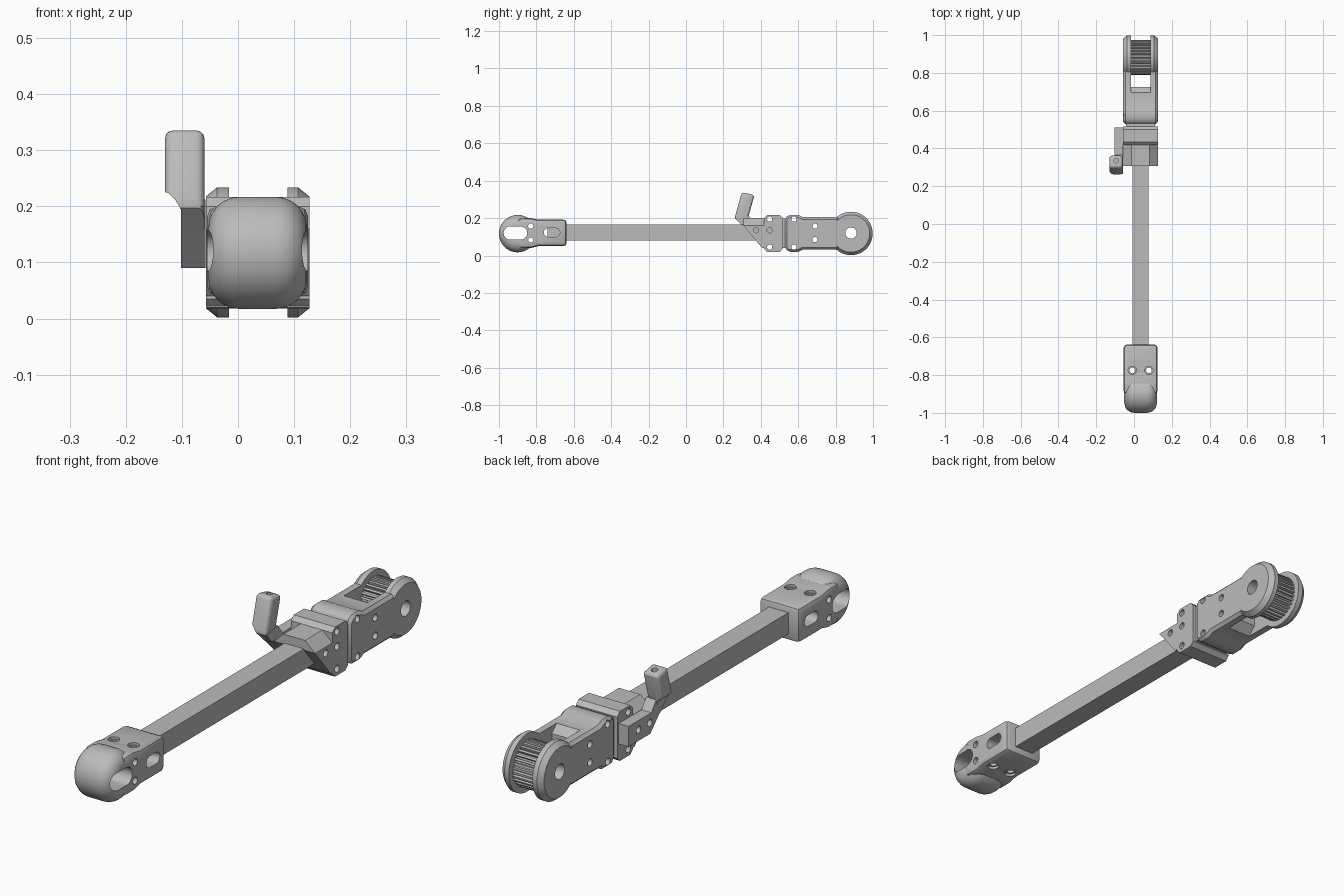
import bpy, bmesh, math
from mathutils import Vector

cube = bpy.data.objects.get("Cube")
if cube:
    bpy.data.objects.remove(cube, do_unlink=True)

grey = bpy.data.materials.new("plain grey")
grey.use_nodes = True
colour = (0.5, 0.5, 0.5, 1)
grey.diffuse_color = colour
grey.node_tree.nodes["Principled BSDF"].inputs["Base Color"].default_value = colour

CX, CZ = 0.035, 0.12          # axis of the tube
LEFT, RIGHT = -0.057, 0.127   # outer side faces


# Helpers
def oval(a, b, r, half=0.0, n=24):
    """Circle, or a slot lengthened along the first axis."""
    pts = []
    for i in range(n):
        t = 2 * math.pi * (i + 0.5) / n
        c = math.cos(t)
        pts.append((a + r * c + math.copysign(half, c), b + r * math.sin(t)))
    return pts


def rect(a0, a1, b0, b1):
    return [(a0, b0), (a1, b0), (a1, b1), (a0, b1)]


def loft(name, rings, axis="X"):
    """Skin between outlines given as (position along axis, points)."""
    place = {"X": lambda t, a, b: (t, a, b),
             "Y": lambda t, a, b: (a, t, b),
             "Z": lambda t, a, b: (a, b, t)}[axis]
    bm = bmesh.new()
    loops = [[bm.verts.new(place(t, a, b)) for a, b in pts] for t, pts in rings]
    n = len(loops[0])
    for lo, hi in zip(loops, loops[1:]):
        for i in range(n):
            j = (i + 1) % n
            bm.faces.new((lo[i], lo[j], hi[j], hi[i]))
    bm.faces.new(loops[0])
    bm.faces.new(loops[-1])
    bmesh.ops.recalc_face_normals(bm, faces=bm.faces)
    mesh = bpy.data.meshes.new(name)
    bm.to_mesh(mesh)
    bm.free()
    mesh.materials.append(grey)
    ob = bpy.data.objects.new(name, mesh)
    bpy.context.collection.objects.link(ob)
    return ob


def prism(name, pts, lo, hi, axis="X"):
    return loft(name, [(lo, pts), (hi, pts)], axis)


def activate(ob):
    bpy.ops.object.select_all(action="DESELECT")
    ob.select_set(True)
    bpy.context.view_layer.objects.active = ob


def bevel(ob, width, segments=1):
    mod = ob.modifiers.new("bevel", "BEVEL")
    mod.width, mod.segments = width, segments
    mod.limit_method, mod.angle_limit = "ANGLE", math.radians(30)
    activate(ob)
    bpy.ops.object.modifier_apply(modifier=mod.name)
    return ob


def combine(ob, other, operation):
    mod = ob.modifiers.new("boolean", "BOOLEAN")
    mod.operation, mod.solver, mod.object = operation, "EXACT", other
    activate(ob)
    bpy.ops.object.modifier_apply(modifier=mod.name)
    bpy.data.objects.remove(other, do_unlink=True)


def join(ob, other):
    combine(ob, other, "UNION")


def cut(ob, pts, lo=-0.3, hi=0.3, axis="X"):
    combine(ob, prism("cutter", pts, lo, hi, axis), "DIFFERENCE")


def smooth(ob, angle=30):
    activate(ob)
    bpy.ops.object.shade_smooth_by_angle(angle=math.radians(angle))


# Square tube
prism("tube", rect(CX - 0.043, CX + 0.043, 0.08, 0.165), -0.74, 0.5, "Y")

# Rounded end cap
cap = bevel(prism("end_cap", oval(-0.9, 0.117, 0.1, n=48), -0.053, 0.123), 0.055, 6)
block = prism("cap_block", [(-0.9, 0.04), (-0.83, 0.04), (-0.79, 0.05), (-0.638, 0.05),
                            (-0.638, 0.192), (-0.79, 0.192), (-0.83, 0.2), (-0.9, 0.2)],
              -0.055, 0.125)
join(cap, bevel(block, 0.018, 2))
cut(cap, oval(-0.912, CZ, 0.036, 0.027))
cut(cap, oval(-0.717, CZ + 0.003, 0.023, 0.02))
for z in (0.083, 0.157):
    cut(cap, oval(-0.83, z, 0.014))
for x in (CX - 0.044, CX + 0.044):
    cut(cap, oval(x, -0.775, 0.015), axis="Z")
    for lo, hi in ((0, 0.06), (0.182, 0.25)):
        cut(cap, oval(x, -0.775, 0.022), lo, hi, "Z")
smooth(cap)

# Clamp with a sloped nose around the tube
clamp = prism("clamp", [(0.417, 0.035), (0.435, 0.018), (0.5, 0.018), (0.517, 0.035),
                        (0.517, 0.2), (0.5, 0.217), (0.435, 0.217), (0.417, 0.2)],
              LEFT, RIGHT)
nose = prism("clamp_nose", [(LEFT, 0.02), (RIGHT, 0.02), (RIGHT, 0.16), (0.083, 0.2),
                            (-0.013, 0.2), (LEFT, 0.16)], 0.307, 0.45, "Y")
combine(nose, prism("nose_trim", [(0.2, 0.16), (0.307, 0.16), (0.407, 0.04), (0.43, 0.04),
                                  (0.43, 0), (0.2, 0)], -0.3, 0.3), "DIFFERENCE")
join(clamp, nose)
for y, z in ((0.375, 0.135), (0.447, 0.135), (0.447, 0.195), (0.447, 0.045)):
    cut(clamp, oval(y, z, 0.014))
smooth(clamp)

# Neck between clamp and fork
prism("neck", rect(0.5, 0.56, 0.04, 0.198), LEFT + 0.015, RIGHT - 0.015)

# Fork: body, round arm ends, gap for the wheel
top = [(0.528, 0.195), (0.545, 0.217), (0.6, 0.217), (0.625, 0.205), (0.82, 0.205)]
fork = prism("fork", top + [(y, 2 * CZ - 0.003 - z) for y, z in reversed(top)], LEFT, RIGHT)
bevel(fork, 0.012)
for outer, lip, inner in ((LEFT, LEFT + 0.02, -0.016), (RIGHT, RIGHT - 0.02, 0.088)):
    join(fork, loft("arm_end", [(outer, oval(0.882, 0.118, 0.1, n=64)),
                                (lip, oval(0.882, 0.118, 0.116, n=64)),
                                (inner, oval(0.882, 0.118, 0.116, n=64))]))
cut(fork, [(0.69, -0.1), (0.69, 0.03), (0.725, 0.065), (0.725, 0.175), (0.69, 0.21),
           (0.69, 0.3), (1.1, 0.3), (1.1, -0.1)], -0.016, 0.088)
cut(fork, oval(0.882, CZ, 0.03, n=32))
for y, zs in ((0.577, (0.045, 0.195)), (0.69, (0.085, 0.157))):
    for z in zs:
        cut(fork, oval(y, z, 0.014))
smooth(fork)

# Toothed wheel
teeth = 32
profile = []
for i in range(teeth):
    for offset, radius in ((0, 0.08), (0.35, 0.08), (0.45, 0.092), (0.9, 0.092)):
        a = 2 * math.pi * (i + offset) / teeth
        profile.append((0.882 + radius * math.cos(a), 0.118 + radius * math.sin(a)))
wheel = prism("toothed_wheel", profile, -0.018, 0.09)
cut(wheel, oval(0.882, CZ, 0.03, n=32))

# Side lever: upright grip and mounting plate
lever = prism("side_lever", [(0.278, 0.15), (0.26, 0.2), (0.298, 0.338), (0.366, 0.324),
                             (0.332, 0.2), (0.345, 0.15)], -0.13, -0.06)
bevel(lever, 0.014, 3)
join(lever, prism("lever_plate", [(0.51, 0.09), (0.372, 0.09), (0.264, 0.2), (0.335, 0.212),
                                  (0.365, 0.172), (0.51, 0.172)], -0.102, LEFT - 0.001))
cut(lever, [(-0.14, 0.228), (-0.125, 0.224), (-0.112, 0.212), (-0.102, 0.195),
            (-0.102, 0.05), (-0.14, 0.05)], 0.2, 0.55, "Y")
cut(lever, [(0.2, 0.05), (0.412, 0.05), (0.26, 0.2), (0.2, 0.2)])
cut(lever, oval(-0.095, 0.335, 0.012), 0.26, 0.4, "Z")
for y in (0.375, 0.447):
    cut(lever, oval(y, 0.135, 0.014))
smooth(lever)
